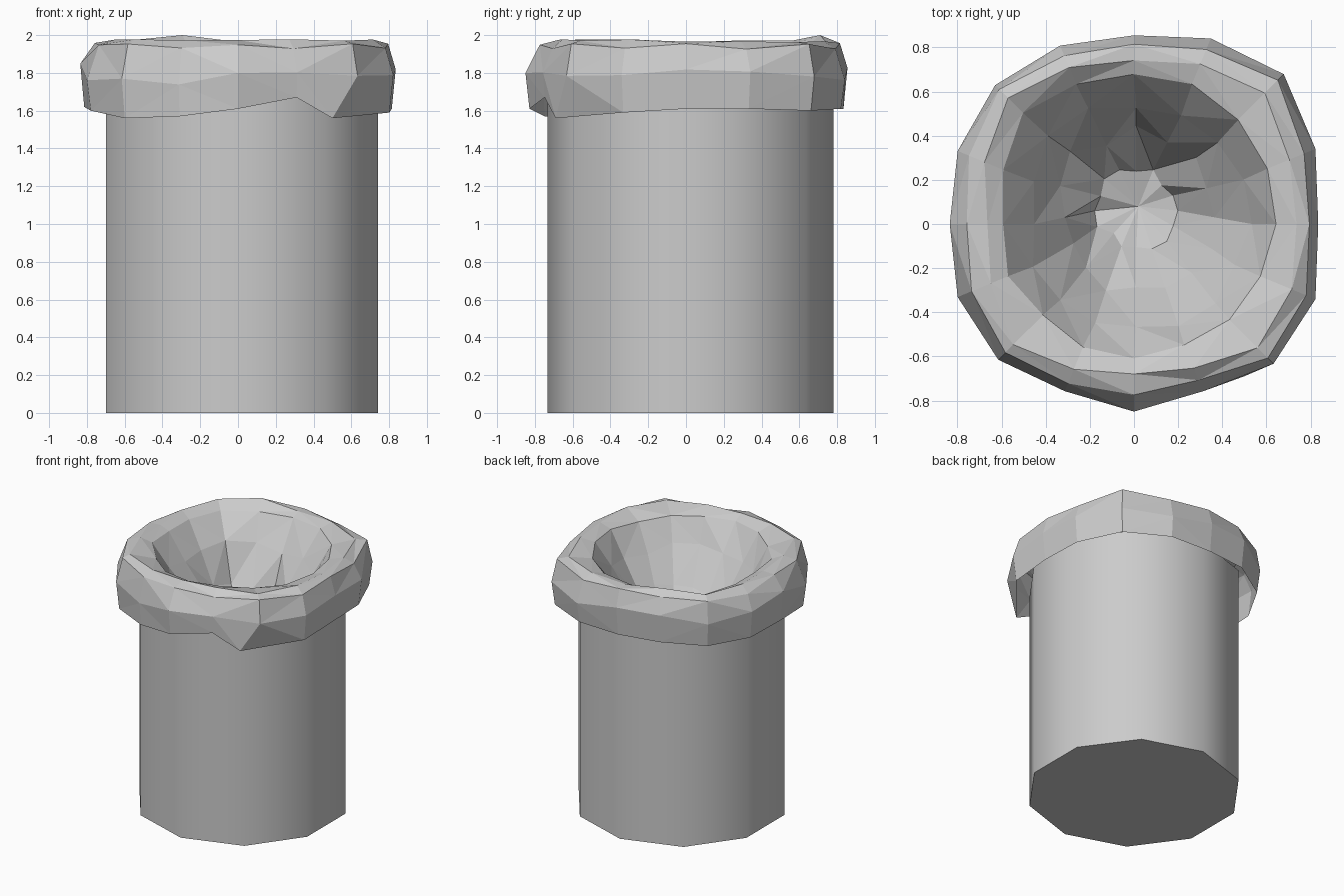
import bpy, bmesh, math, random

if "Cube" in bpy.data.objects:
    bpy.data.objects.remove(bpy.data.objects["Cube"])

random.seed(11)
N = 16


def new_object(name, bm):
    bmesh.ops.recalc_face_normals(bm, faces=bm.faces)
    me = bpy.data.meshes.new(name)
    bm.to_mesh(me)
    bm.free()
    ob = bpy.data.objects.new(name, me)
    bpy.context.collection.objects.link(ob)
    return ob


def ring(bm, radii, heights, cx=0.0, cy=0.0, jr=0.0, jz=0.0, start=0.0):
    verts = []
    for i, (r, z) in enumerate(zip(radii, heights)):
        a = start + 2 * math.pi * i / len(radii)
        r += random.uniform(-jr, jr)
        z += random.uniform(-jz, jz)
        verts.append(bm.verts.new((cx + r * math.cos(a), cy + r * math.sin(a), z)))
    return verts


def bridge(bm, a, b):
    n = len(a)
    return [bm.faces.new((a[i], a[(i + 1) % n], b[(i + 1) % n], b[i])) for i in range(n)]


# Column: ten-sided tube with a flat base, smooth sides
bm = bmesh.new()
low = ring(bm, [0.757] * 10, [0.0] * 10, 0.02, 0.025, start=math.pi / 2)
high = ring(bm, [0.757] * 10, [1.70] * 10, 0.02, 0.025, start=math.pi / 2)
for f in bridge(bm, low, high):
    f.smooth = True
bm.faces.new(low)
for i in range(10):
    bm.edges.get((low[i], low[(i + 1) % 10])).smooth = False
new_object("column", bm)

# Rough rim and bowl: rings run from the skirt, over the lip and down inside
outer = [.835, .89, .96, .91, .855, .875, .89, .865, .835, .865, .87, .82, .85, .82, .895, .89]
skirt_z = [1.61, 1.61, 1.60, 1.61, 1.61, 1.62, 1.60, 1.60, 1.62, 1.60, 1.56, 1.57, 1.61, 1.67, 1.56, 1.59]
crest = [.73, .77, .84, .79, .74, .77, .80, .73, .67, .71, .77, .72, .68, .71, .80, .77]
inner = [.64, .65, .67, .68, .68, .68, .71, .64, .60, .61, .58, .60, .61, .60, .62, .62]

bm = bmesh.new()
rings = [
    ring(bm, [max(r * .975, .81) for r in outer], skirt_z),
    ring(bm, outer, [1.79] * N, jz=0.06),
    ring(bm, [o * .6 + c * .4 for o, c in zip(outer, crest)], [1.94] * N, jr=.012, jz=.02),
    ring(bm, crest, [1.97] * N, jr=.008, jz=.008),
    ring(bm, inner, [1.93] * N, jr=.008, jz=.015),
]
# sharp step in the skirt near the front
rings[0][14].co = (.50, -.69, 1.56)
# one raised corner at the back
rings[3][5].co.z = 2.0
# bowl steps: scale of inner outline, height, shift in y, roughness
for s, z, y, j in [(.80, 1.74, .0, .03), (.56, 1.51, .03, .035), (.28, 1.27, .06, .025)]:
    rings.append(ring(bm, [r * s for r in inner], [z] * N, .01, y, j, j))
for a, b in zip(rings, rings[1:]):
    bridge(bm, a, b)
centre = bm.verts.new((.02, .08, 1.22))
last = rings[-1]
for i in range(N):
    bm.faces.new((last[i], last[(i + 1) % N], centre))

# irregular facets
bmesh.ops.triangulate(bm, faces=bm.faces[:], quad_method='SHORT_EDGE')
new_object("rocky_rim", bm)
